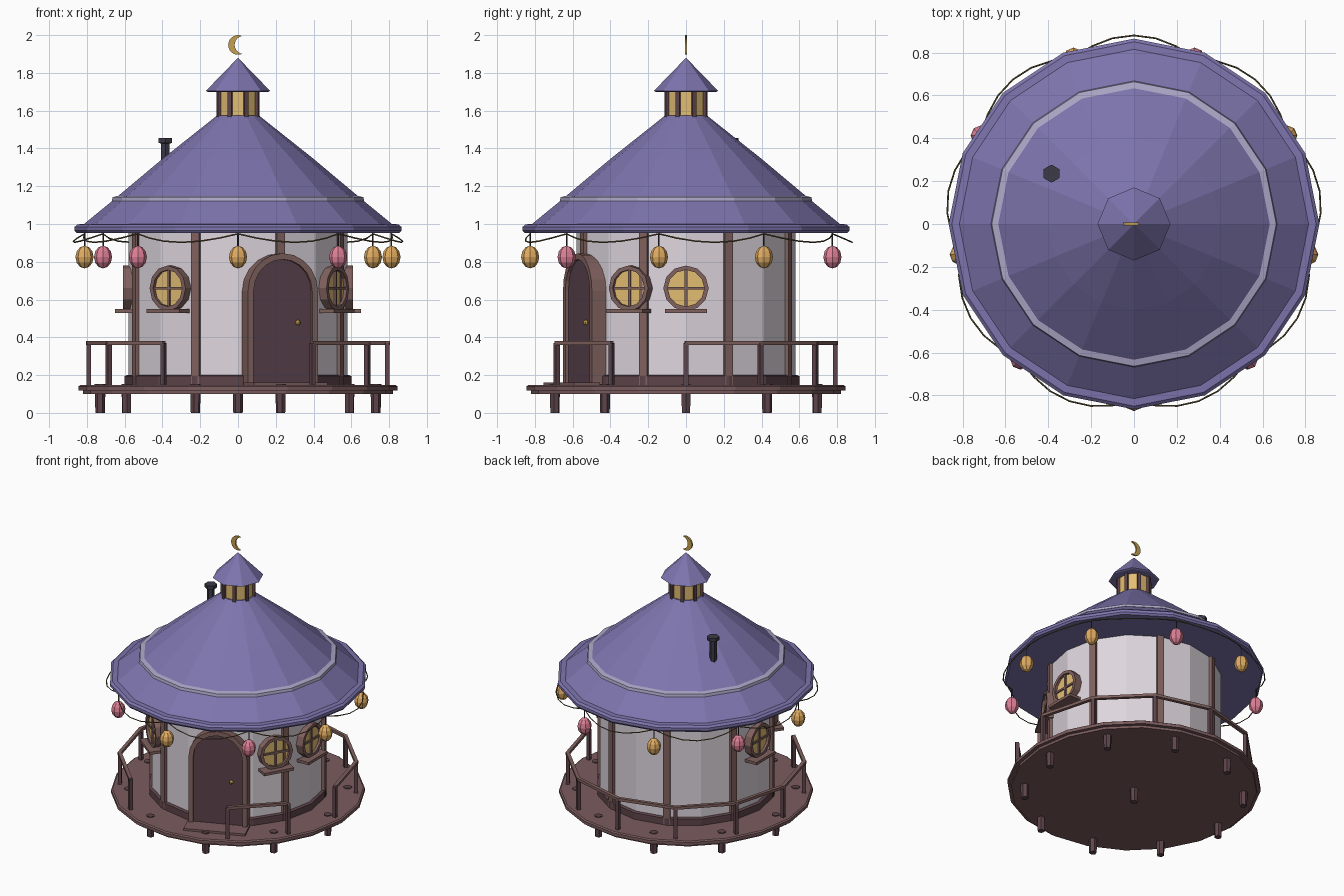
import bpy, bmesh
from math import sin, cos, pi, radians, tau, atan2

if "Cube" in bpy.data.objects:
    bpy.data.objects.remove(bpy.data.objects["Cube"])


def mat(name, hexcol):
    m = bpy.data.materials.new(name)
    lin = [(int(hexcol[i:i + 2], 16) / 255) ** 2.2 for i in (0, 2, 4)]
    m.diffuse_color = (*lin, 1)
    m.use_nodes = True
    m.node_tree.nodes["Principled BSDF"].inputs["Base Color"].default_value = m.diffuse_color
    return m


PURPLE, LILAC = mat("roof_purple", "7D74AC"), mat("trim_lilac", "ABA5C6")
WALL, WOOD = mat("plaster", "DDD5DD"), mat("wood", "80625F")
DARK, DOOR = mat("dark_wood", "5E464C"), mat("door_wood", "5A434C")
DECK, GLOW = mat("deck_wood", "7A5C5E"), mat("glow_yellow", "E2BC72")
GOLD, ROPE = mat("gold", "C4A052"), mat("rope", "6E6140")
IRON = mat("iron", "3E3C48")
ORANGE, PINK = mat("lantern_orange", "E2AC62"), mat("lantern_pink", "DE8096")


def finish(name, bm, m):
    bmesh.ops.remove_doubles(bm, verts=bm.verts, dist=1e-5)
    bmesh.ops.recalc_face_normals(bm, faces=bm.faces)
    me = bpy.data.meshes.new(name)
    bm.to_mesh(me)
    bm.free()
    me.materials.append(m)
    ob = bpy.data.objects.new(name, me)
    bpy.context.collection.objects.link(ob)
    return ob


def lathe(name, prof, n, m, loc=(0, 0), rot=0.0):
    """Revolve an (r, z) profile with n flat sides, closing both ends."""
    bm = bmesh.new()
    rings = [[bm.verts.new((loc[0] + r * cos(tau * i / n + rot),
                            loc[1] + r * sin(tau * i / n + rot), z))
              for i in range(n)] for r, z in prof]
    for a, b in zip(rings, rings[1:]):
        for i in range(n):
            j = (i + 1) % n
            bm.faces.new((a[i], a[j], b[j], b[i]))
    for (r, _), ring in ((prof[0], rings[0]), (prof[-1], rings[-1])):
        if r > 0:
            bm.faces.new(ring)
    return finish(name, bm, m)


def place(deg, r, s, z):
    a = radians(deg)
    return (r * cos(a) - s * sin(a), r * sin(a) + s * cos(a), z)


def prism(name, pts, r0, r1, deg, m):
    """Extrude an (s, z) outline outward from radius r0 to r1 at an angle."""
    bm = bmesh.new()
    a = [bm.verts.new(place(deg, r0, *p)) for p in pts]
    b = [bm.verts.new(place(deg, r1, *p)) for p in pts]
    bm.faces.new(a)
    bm.faces.new(b)
    for i in range(len(pts)):
        j = (i + 1) % len(pts)
        bm.faces.new((a[i], a[j], b[j], b[i]))
    return finish(name, bm, m)


def box(name, s0, s1, z0, z1, r0, r1, deg, m):
    return prism(name, [(s0, z0), (s1, z0), (s1, z1), (s0, z1)], r0, r1, deg, m)


def band(name, outer, inner, r0, r1, deg, m, closed):
    """Frame between two (s, z) outlines, extruded outward."""
    bm = bmesh.new()
    loops = [[bm.verts.new(place(deg, r, *p)) for p in pts]
             for pts, r in ((outer, r0), (outer, r1), (inner, r1), (inner, r0))]
    n = len(outer)
    for k in range(4):
        a, b = loops[k], loops[(k + 1) % 4]
        for i in range(n if closed else n - 1):
            j = (i + 1) % n
            bm.faces.new((a[i], a[j], b[j], b[i]))
    if not closed:
        for e in (0, -1):
            bm.faces.new([l[e] for l in loops])
    return finish(name, bm, m)


def arc(r, a0, a1, n, cx=0.0, cz=0.0):
    return [(cx + r * cos(a0 + (a1 - a0) * i / n),
             cz + r * sin(a0 + (a1 - a0) * i / n)) for i in range(n + 1)]


def rope(name, pts, depth, m):
    cu = bpy.data.curves.new(name, 'CURVE')
    cu.dimensions = '3D'
    cu.bevel_depth, cu.bevel_resolution = depth, 0
    sp = cu.splines.new('POLY')
    sp.points.add(len(pts) - 1)
    for p, co in zip(sp.points, pts):
        p.co = (*co, 1)
    cu.materials.append(m)
    bpy.context.collection.objects.link(bpy.data.objects.new(name, cu))


# Deck and stilts
lathe("deck", [(.82, .10), (.82, .118), (.845, .118), (.845, .14), (.835, .147)], 20, DECK)
STILT = [(.025, 0), (.029, .152)]
lathe("stilt_centre", STILT, 6, DARK)
for i in range(10):
    a = tau * i / 10
    lathe("stilt", STILT, 6, DARK, (.73 * cos(a), .73 * sin(a)), a)

# Walls, plinth and timber posts
lathe("wall", [(.58, .145), (.58, .955)], 16, WALL)
lathe("plinth", [(.60, .145), (.60, .195), (.59, .20)], 16, DARK)
for i in range(8):
    box("wall_post", -.023, .023, .147, .955, .555, .597, 22.5 + 45 * i, WOOD)

# Roof with eave rim and trim band
lathe("roof", [(.855, .952), (.865, .965), (.865, .985), (.85, .998), (.815, 1.0),
               (.66, 1.127), (.40, 1.345), (.11, 1.575)], 16, PURPLE)
lathe("roof_trim", [(.63, 1.12), (.668, 1.122), (.664, 1.142), (.63, 1.15)], 16, LILAC)

# Lantern turret, cap and crescent
lathe("turret_glow", [(.106, 1.55), (.106, 1.71)], 8, GLOW, rot=pi / 8)
for i in range(8):
    box("turret_bar", -.011, .011, 1.56, 1.71, .095, .118, 22.5 + 45 * i, DARK)
lathe("turret_cap", [(.16, 1.70), (.17, 1.705), (0, 1.88)], 8, PURPLE)
tip = atan2(.047, .022)
tip_in = atan2(.047, .022 - .03)
band("crescent", arc(.052, tip, tau - tip, 14, 0, 1.948),
     arc(.0477, tip_in, tau - tip_in, 14, .03, 1.948), -.006, .006, -90, GOLD, False)

# Chimney
lathe("chimney", [(.025, 1.22), (.025, 1.425), (.042, 1.43), (.042, 1.455)], 6, IRON,
      (-.385, .235), pi / 6)

# Door, arched frame, knob and step
D = -67.5


def arch(w):
    return [(w, .15)] + arc(w, 0, pi, 10, 0, .645) + [(-w, .15)]


prism("door", arch(.175), .54, .604, D, DOOR)
band("door_frame", arch(.20), arch(.168), .54, .622, D, WOOD, False)
box("door_step", -.21, .21, .145, .162, .58, .73, D, DECK)
bpy.ops.mesh.primitive_uv_sphere_add(segments=8, ring_count=6, radius=.014,
                                     location=place(D, .612, .09, .478))
bpy.context.object.name = "door_knob"
bpy.context.object.data.materials.append(GOLD)

# Round windows with cross bars and sills
for d in (0, -30, -127.7, 180):
    outer, inner = arc(.12, 0, tau, 12, 0, .66)[:-1], arc(.097, 0, tau, 12, 0, .66)[:-1]
    band("window_frame", outer, inner, .55, .61, d, WOOD, True)
    prism("window_pane", inner, .55, .592, d, GLOW)
    box("window_bar_upright", -.007, .007, .563, .757, .58, .602, d, WOOD)
    box("window_bar_across", -.097, .097, .653, .667, .58, .601, d, WOOD)
    box("window_sill", -.11, .11, .53, .55, .55, .65, d, WOOD)

# Railing posts every 30 degrees, open at the front and beside the right window
for i in range(11):
    d = -60 + 30 * i
    box("railing_post", -.012, .012, .14, .37, .778, .802, d, DARK)
    if i not in (1, 10):
        box("railing_bar", -.21, .21, .36, .38, .752, .776, d + 15, WOOD)

# Hanging lanterns with swagged rope
for i, c in enumerate("opoopopop"):
    d = -90 + 40 * i
    x, y, _ = place(d, .825, 0, 0)
    bpy.ops.mesh.primitive_uv_sphere_add(segments=8, ring_count=6, radius=1,
                                         location=(x, y, .825), scale=(.048, .048, .06))
    bpy.context.object.name = "lantern"
    bpy.context.object.data.materials.append(ORANGE if c == "o" else PINK)
    rope("lantern_cord", [(x, y, .955), (x, y, .875)], .004, IRON)
    rope("rope_swag", [place(d + 40 * t / 6, .825 + .055 * sin(pi * t / 6), 0,
                             .948 - .045 * sin(pi * t / 6)) for t in range(7)], .004, ROPE)
